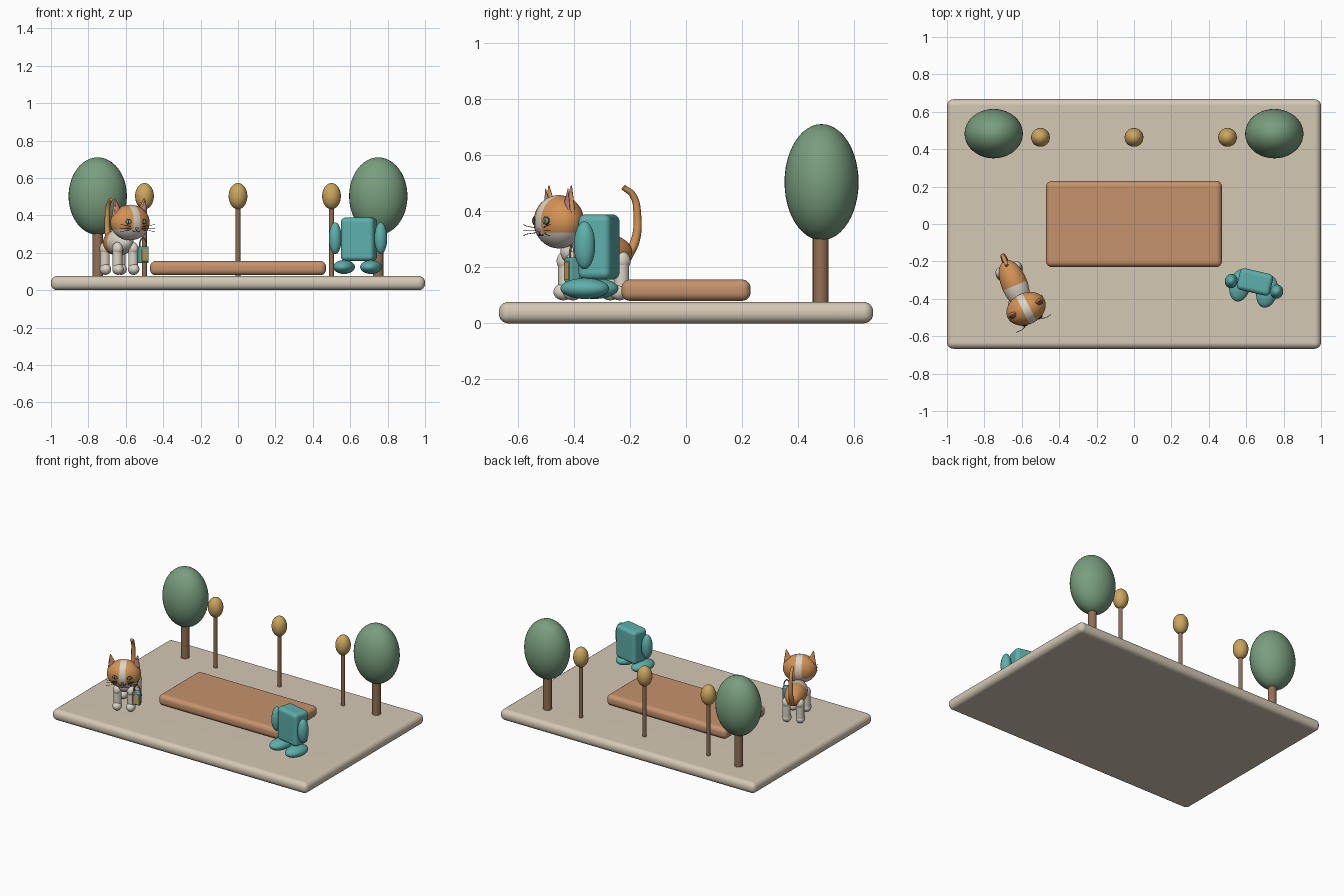
import bpy, bmesh, math
from mathutils import Matrix, Vector

default = bpy.data.objects.get("Cube")
if default:
    bpy.data.objects.remove(default)


def material(name, *rgb):
    m = bpy.data.materials.new(name)
    m.use_nodes = True
    m.diffuse_color = (*rgb, 1)
    m.node_tree.nodes["Principled BSDF"].inputs["Base Color"].default_value = (*rgb, 1)
    return m


STONE = material("pale stone", .66, .58, .46)
WOOD = material("warm wood", .56, .29, .15)
TRUNK = material("brown bark", .30, .16, .09)
LEAF = material("leaf green", .19, .34, .21)
GOLD = material("lamp gold", .60, .38, .11)
TEAL = material("teal", .11, .43, .41)
FUR = material("orange fur", .66, .29, .09)
WHITE = material("white fur", .72, .66, .57)
PINK = material("pink", .55, .22, .26)
DARK = material("dark", .03, .025, .025)


def place(x, y, z=0, yaw=0):
    return Matrix.Translation((x, y, z)) @ Matrix.Rotation(math.radians(yaw), 4, 'Z')


WORLD = Matrix.Identity(4)


def finish(name, bm, mats, frame, angle=40):
    mesh = bpy.data.meshes.new(name)
    for f in bm.faces:
        f.smooth = True
    bm.to_mesh(mesh)
    bm.free()
    mesh.set_sharp_from_angle(angle=math.radians(angle))
    for m in mats:
        mesh.materials.append(m)
    ob = bpy.data.objects.new(name, mesh)
    bpy.context.scene.collection.objects.link(ob)
    ob.matrix_world = frame
    return ob


def box(name, centre, size, bevel, mat, frame=WORLD):
    bm = bmesh.new()
    bmesh.ops.create_cube(bm, size=1)
    bmesh.ops.scale(bm, vec=size, verts=bm.verts)
    bmesh.ops.translate(bm, vec=centre, verts=bm.verts)
    bmesh.ops.bevel(bm, geom=bm.edges[:], offset=bevel, segments=6, profile=.5, affect='EDGES')
    ob = finish(name, bm, [mat], frame)
    ob.modifiers.new("even shading", 'WEIGHTED_NORMAL')
    return ob


def ball(name, centre, radii, mats, frame=WORLD, cuts=(), rule=None):
    """Ellipsoid; cuts are (point, normal) planes, rule picks a material per face."""
    bm = bmesh.new()
    bmesh.ops.create_uvsphere(bm, u_segments=40, v_segments=24, radius=1)
    bmesh.ops.scale(bm, vec=radii, verts=bm.verts)
    for point, normal in cuts:
        bmesh.ops.bisect_plane(bm, geom=bm.verts[:] + bm.edges[:] + bm.faces[:],
                               plane_co=point, plane_no=normal)
    if rule:
        for f in bm.faces:
            f.material_index = rule(f.calc_center_median())
    bmesh.ops.translate(bm, vec=centre, verts=bm.verts)
    return finish(name, bm, mats, frame)


def cone(name, centre, r1, r2, height, mat, frame=WORLD, squash=1, tilt=0):
    bm = bmesh.new()
    bmesh.ops.create_cone(bm, cap_ends=True, segments=24, radius1=r1, radius2=r2, depth=height)
    bmesh.ops.scale(bm, vec=(1, squash, 1), verts=bm.verts)
    bmesh.ops.rotate(bm, cent=(0, 0, 0), matrix=Matrix.Rotation(math.radians(tilt), 3, 'Y'), verts=bm.verts)
    bmesh.ops.translate(bm, vec=centre, verts=bm.verts)
    return finish(name, bm, [mat], frame)


def tube(name, points, radius, mat, frame=WORLD, end=1):
    curve = bpy.data.curves.new(name, 'CURVE')
    curve.dimensions = '3D'
    curve.bevel_depth = radius
    curve.bevel_resolution = 3
    curve.use_fill_caps = True
    spline = curve.splines.new('BEZIER')
    spline.bezier_points.add(len(points) - 1)
    for i, (bp, p) in enumerate(zip(spline.bezier_points, points)):
        bp.co = p
        bp.handle_left_type = bp.handle_right_type = 'AUTO'
        bp.radius = 1 + (end - 1) * i / (len(points) - 1)
    curve.materials.append(mat)
    ob = bpy.data.objects.new(name, curve)
    bpy.context.scene.collection.objects.link(ob)
    ob.matrix_world = frame
    return ob


# Ground slab and low stage
box("ground_slab", (0, 0, .038), (2, 1.334, .076), .034, STONE)
box("stage", (0, 0, .118), (.94, .46, .076), .03, WOOD)

# Trees and lamps along the back
for side, x in (("right", -.75), ("left", .75)):
    cone(side + "_tree_trunk", (x, .48, .19), .028, .028, .24, TRUNK)
    ball(side + "_tree_crown", (x, .483, .503), (.156, .132, .207), [LEAF])
for label, x in (("right", -.5), ("middle", 0), ("left", .5)):
    cone(label + "_lamp_post", (x, .463, .26), .0125, .0125, .38, TRUNK)
    ball(label + "_lamp_globe", (x, .463, .503), (.05, .05, .07), [GOLD])

# Blocky teal figure
figure = place(.647, -.31, 0, -13)
box("figure_body", (0, 0, .272), (.182, .118, .232), .025, TEAL, figure)
for side, s in (("right", -1), ("left", 1)):
    ball(side + "_figure_arm", (s * .125, -.024, .278), (.034, .038, .085), [TEAL], figure)
    ball(side + "_figure_foot", (s * .074, -.035, .124), (.056, .088, .037), [TEAL], figure)

# Cat body, legs and tail
cat = place(-.64, -.32, 0, 22)
ball("cat_body", (0, 0, .255), (.07, .135, .07), [FUR, WHITE], cat,
     cuts=[((0, -.01, 0), (0, 1, 0))], rule=lambda c: int(c.y < -.01))
for side, s in (("right", -1), ("left", 1)):
    for end, y in (("front", -.1), ("hind", .08)):
        cone(f"{side}_{end}_cat_leg", (s * .045, y, .165), .026, .026, .12, WHITE, cat)
        ball(f"{side}_{end}_cat_hip", (s * .045, y, .222), (.028, .032, .035), [WHITE], cat)
        ball(f"{side}_{end}_cat_paw", (s * .045, y - .008, .112), (.03, .036, .03), [WHITE], cat)
tube("cat_tail", [(0, .115, .23), (0, .15, .295), (0, .158, .385), (0, .142, .455), (0, .105, .485)],
     .018, FUR, cat, end=.55)

# Cat head with a pale muzzle and a stripe over the crown
RX, RY, RZ = .11, .084, .095
head = place(-.577, -.453, .362, 27)
ball("cat_head", (0, 0, 0), (RX, RY, RZ), [FUR, WHITE], head,
     cuts=[((0, 0, -.038), (0, 0, 1)), ((.02, 0, 0), (1, 0, 0)), ((-.02, 0, 0), (1, 0, 0))],
     rule=lambda c: int(c.z < -.038 or abs(c.x) < .02))


def on_face(x, z, lift=0):
    return Vector((x, -RY * math.sqrt(1 - (x / RX) ** 2 - (z / RZ) ** 2) - lift, z))


for side, s in (("right", -1), ("left", 1)):
    # Ears
    cone(side + "_cat_ear", (s * .08, .005, .08), .036, .003, .1, FUR, head, .5, s * 10)
    cone(side + "_cat_inner_ear", (s * .081, -.008, .078), .026, .002, .082, PINK, head, .4, s * 10)
    # Eyes turned to follow the curve of the face
    p = on_face(s * .048, .004)
    turn = head @ Matrix.Translation(p) @ Matrix.Rotation(s * math.radians(20), 4, 'Z')
    ball(side + "_cat_eye_rim", (0, 0, 0), (.017, .004, .015), [DARK], turn)
    ball(side + "_cat_eye", (0, -.002, 0), (.013, .004, .011), [LEAF], turn)
    ball(side + "_cat_pupil", (0, -.004, 0), (.004, .003, .009), [DARK], turn)
    # Whiskers and mouth
    for i in (-1, 0, 1):
        z = -.03 + i * .009
        tube(f"{side}_cat_whisker_{i + 2}",
             [on_face(s * .035, z), (s * .072, -.09, z + i * .005), (s * .105, -.088, z + i * .011)],
             .0012, DARK, head)
    tube(side + "_cat_mouth", [on_face(0, -.042, .002), on_face(s * .01, -.05, .002),
                               on_face(s * .022, -.044, .002)], .0015, DARK, head)
ball("cat_nose", on_face(0, -.032), (.009, .006, .006), [PINK], head)

# Small bag hanging at the cat's left side
bag = place(-.508, -.405, .19, 25)
box("bag", (0, 0, 0), (.052, .04, .09), .006, TEAL, bag)
box("bag_panel", (0, -.021, -.003), (.038, .006, .066), .002, GOLD, bag)
tube("bag_strap", [(-.02, 0, .042), (-.015, 0, .075), (0, 0, .09), (.015, 0, .075), (.02, 0, .042)],
     .004, TRUNK, bag)
